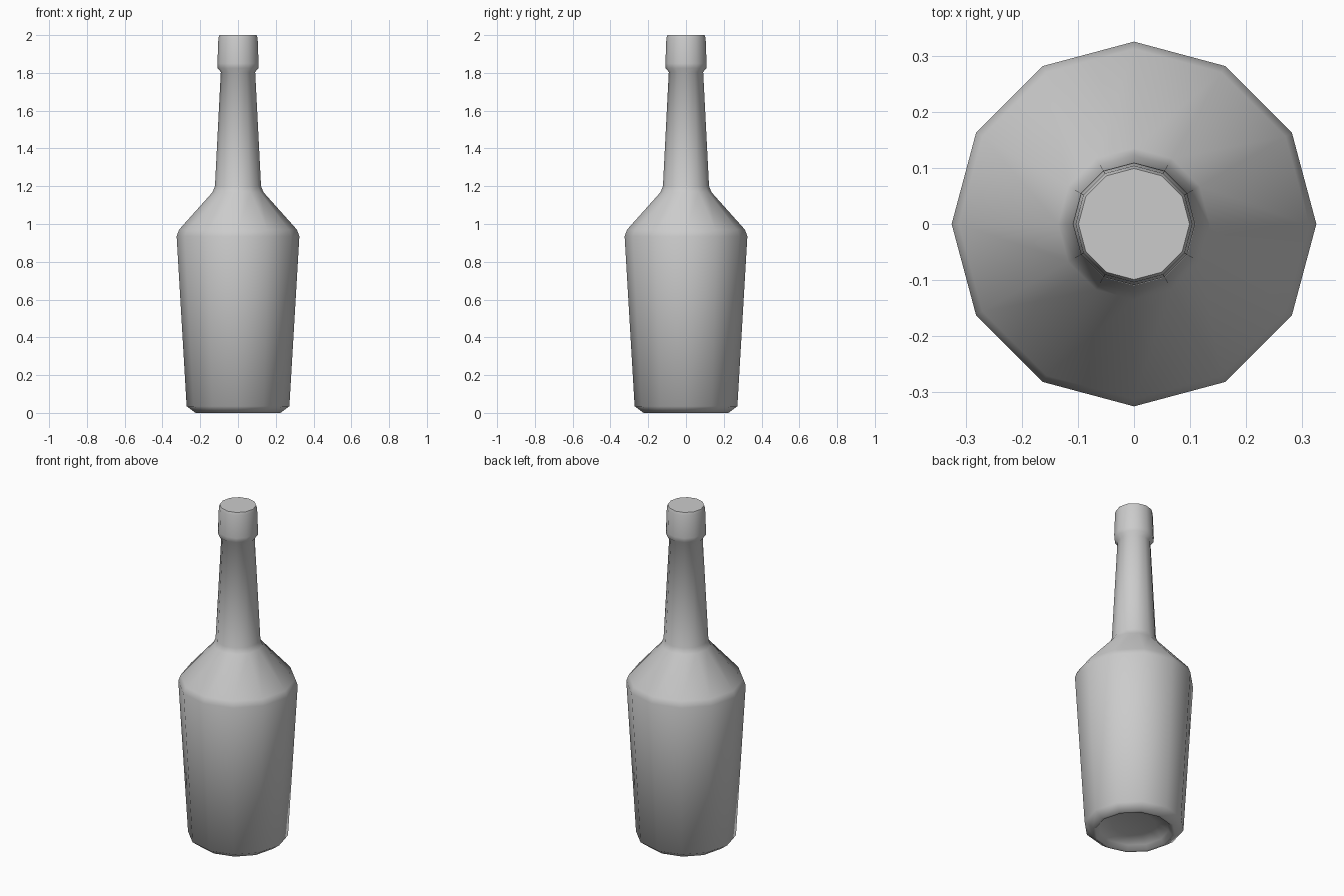
import bpy, bmesh, math

if "Cube" in bpy.data.objects:
    bpy.data.objects.remove(bpy.data.objects["Cube"])

SIDES = 12

# Bottle silhouette as (radius, height), from the recessed base up to the lip
profile = [
    (0.12, 0.045), (0.19, 0.025), (0.212, 0.0), (0.225, 0.0),  # base recess and foot
    (0.272, 0.035), (0.325, 0.935), (0.312, 0.97),             # tapered body
    (0.135, 1.168), (0.122, 1.20),                             # shoulder
    (0.091, 1.805), (0.108, 1.825), (0.109, 1.85),             # neck and collar
    (0.104, 1.985), (0.099, 2.0),                              # lip
]

bm = bmesh.new()
rings = []
for r, z in profile:
    rings.append([bm.verts.new((r * math.cos(2 * math.pi * i / SIDES),
                                r * math.sin(2 * math.pi * i / SIDES), z))
                  for i in range(SIDES)])

# Side walls
for a, b in zip(rings, rings[1:]):
    for i in range(SIDES):
        j = (i + 1) % SIDES
        bm.faces.new((a[i], a[j], b[j], b[i]))

# Closed base and top
bm.faces.new(rings[0][::-1])
bm.faces.new(rings[-1])
bmesh.ops.recalc_face_normals(bm, faces=bm.faces[:])

mesh = bpy.data.meshes.new("bottle")
bm.to_mesh(mesh)
bm.free()
bottle = bpy.data.objects.new("bottle", mesh)
bpy.context.collection.objects.link(bottle)

# Smooth sides with crisp foot and lip
bpy.context.view_layer.objects.active = bottle
bottle.select_set(True)
bpy.ops.object.shade_smooth_by_angle(angle=math.radians(50))
